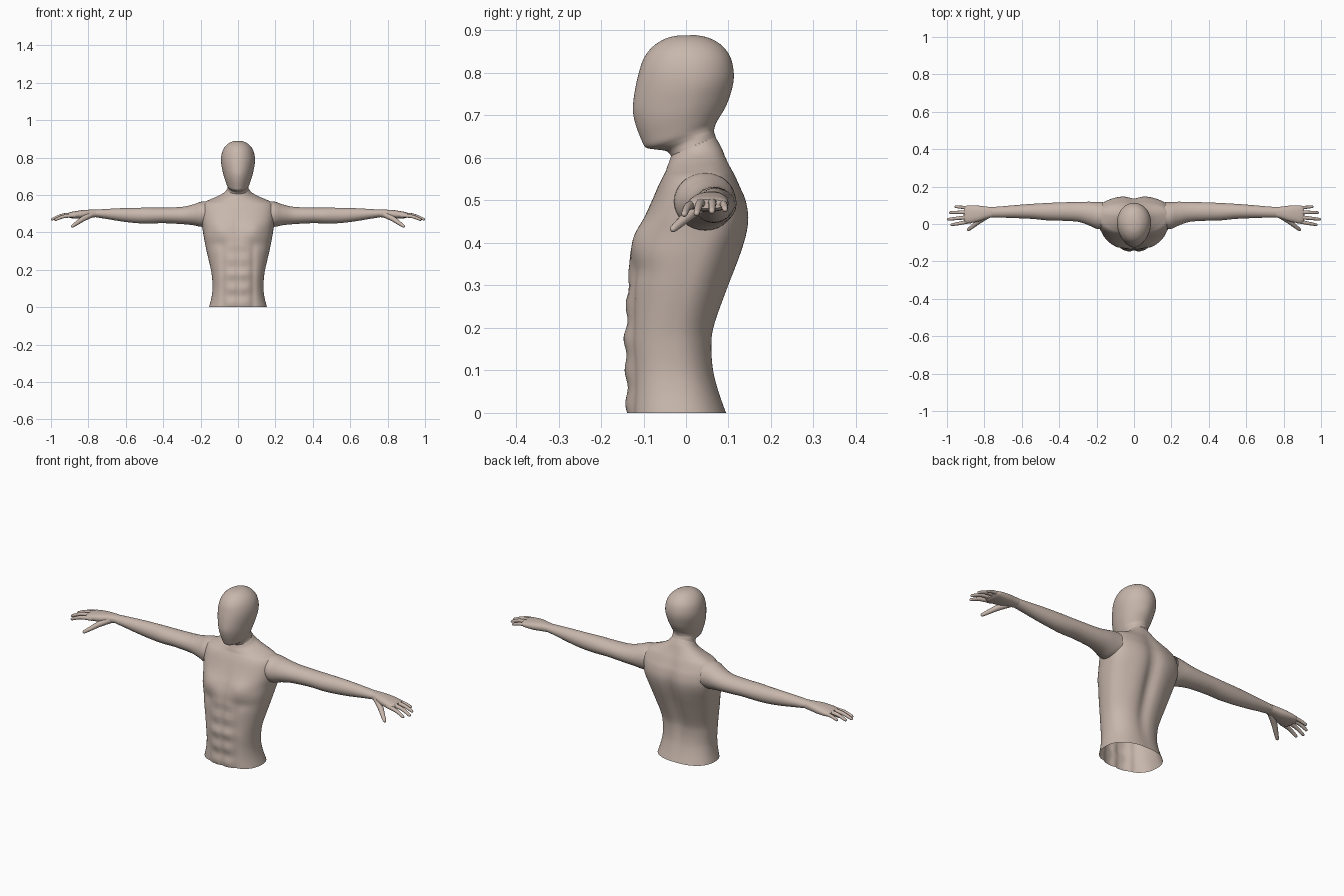
import bpy, bmesh, math
from mathutils import Vector

if "Cube" in bpy.data.objects:
    bpy.data.objects.remove(bpy.data.objects["Cube"])

skin = bpy.data.materials.new("skin beige")
skin.diffuse_color = (0.58, 0.475, 0.415, 1)
skin.use_nodes = True
skin.node_tree.nodes["Principled BSDF"].inputs["Base Color"].default_value = skin.diffuse_color


def smooth_rows(rows, steps):
    """Catmull-Rom interpolation between key sections."""
    out = []
    for i in range(len(rows) - 1):
        a, b, c, d = (rows[max(0, min(len(rows) - 1, i + k))] for k in (-1, 0, 1, 2))
        for s in range(steps):
            t = s / steps
            out.append([0.5 * (2 * q + (r - p) * t + (2 * p - 5 * q + 4 * r - u) * t * t
                               + (3 * q - p - 3 * r + u) * t ** 3)
                        for p, q, r, u in zip(a, b, c, d)])
    out.append(list(rows[-1]))
    return out


def loft(name, rings, cap_end=False, angle=60):
    bm = bmesh.new()
    vs = [[bm.verts.new(p) for p in ring] for ring in rings]
    n = len(vs[0])
    for r0, r1 in zip(vs, vs[1:]):
        for i in range(n):
            j = (i + 1) % n
            bm.faces.new((r0[i], r0[j], r1[j], r1[i]))
    if cap_end:
        mid = sum((v.co for v in vs[-1]), Vector()) / n
        tip = bm.verts.new(mid)
        for i in range(n):
            bm.faces.new((vs[-1][i], vs[-1][(i + 1) % n], tip))
    bmesh.ops.recalc_face_normals(bm, faces=bm.faces)
    # keep the open shells facing outward
    centre = sum((v.co for v in bm.verts), Vector()) / len(bm.verts)
    if sum(f.normal.dot(f.calc_center_median() - centre) * f.calc_area() for f in bm.faces) < 0:
        bmesh.ops.reverse_faces(bm, faces=bm.faces)
    me = bpy.data.meshes.new(name)
    bm.to_mesh(me)
    bm.free()
    me.materials.append(skin)
    ob = bpy.data.objects.new(name, me)
    bpy.context.collection.objects.link(ob)
    bpy.ops.object.select_all(action='DESELECT')
    ob.select_set(True)
    bpy.context.view_layer.objects.active = ob
    bpy.ops.object.shade_smooth_by_angle(angle=math.radians(angle))
    return ob


def spow(v, e):
    return math.copysign(abs(v) ** e, v)


def body_ring(yf, zf, yb, zb, w, side, n, count, shape=None):
    """Section through a front point, a back point and a half width at y = side."""
    pts = []
    for i in range(count):
        t = 2 * math.pi * i / count
        s, c = spow(math.sin(t), 2 / n), spow(math.cos(t), 2 / n)
        x = w * s
        y = side + c * ((yb - side) if c > 0 else (side - yf))
        z = zf + (zb - zf) * (y - yf) / (yb - yf)
        if shape:
            y += shape(x, z, c)
        pts.append(Vector((x, y, z)))
    return pts


def bump(v, mid, width):
    return math.exp(-((v - mid) / width) ** 2)


def muscles(x, z, c):
    """Chest, belly and spine relief; positive is toward the back."""
    ax = abs(x)
    if c < 0:
        belly = 1 / (1 + math.exp((z - 0.33) / 0.012))
        d = 0.006 * bump(ax, 0, 0.012) * (1 if z < 0.45 else bump(z, 0.45, 0.05))
        d += 0.0035 * belly * bump(ax, 0.03, 0.035) * math.cos(2 * math.pi * (z - 0.06) / 0.078)
        d += 0.006 * belly * bump(ax, 0.08, 0.015)
        d -= 0.012 * bump(ax, 0.09, 0.05) * bump(z, 0.415, 0.04)
        d += 0.006 * bump(ax, 0.1, 0.06) * bump(z, 0.335, 0.025)
        return d * min(1, -c * 2)
    fade = bump(z, 0.34, 0.2)
    return (0.004 * bump(ax, 0.075, 0.04) - 0.016 * bump(ax, 0, 0.028)) * fade * min(1, c * 2)


# torso: front y, front z, back y, back z, half width, side y, roundness
torso = [
    (-.140, 0, .095, 0, .155, -.02, 2.3),
    (-.141, .05, .078, .05, .142, -.025, 2.3),
    (-.142, .10, .066, .10, .136, -.03, 2.3),
    (-.145, .16, .062, .16, .139, -.03, 2.3),
    (-.142, .21, .069, .21, .147, -.025, 2.3),
    (-.138, .30, .100, .30, .168, 0, 2.3),
    (-.132, .37, .126, .37, .182, .02, 2.4),
    (-.116, .42, .141, .42, .190, .04, 2.5),
    (-.098, .46, .146, .46, .196, .045, 2.6),
    (-.080, .50, .140, .50, .198, .045, 2.6),
    (-.065, .535, .128, .53, .196, .045, 2.5),
    (-.055, .555, .115, .56, .184, .045, 2.3),
    (-.048, .568, .105, .58, .150, .045, 2.1),
    (-.044, .580, .096, .60, .110, .04, 2),
    (-.040, .590, .085, .625, .076, .03, 2),
    (-.035, .605, .070, .65, .058, .02, 2),
]
loft("torso", [body_ring(*r, 96, muscles) for r in smooth_rows(torso, 5)])

# head with neck stub and blank face
head = [
    (-.035, .605, .070, .650, .058, .02, 2),
    (-.046, .616, .066, .662, .056, .02, 2),
    (-.072, .620, .067, .670, .057, .01, 1.95),
    (-.095, .625, .071, .682, .061, .0, 1.9),
    (-.106, .645, .079, .696, .067, .0, 1.9),
    (-.119, .680, .092, .718, .076, .0, 1.9),
    (-.125, .715, .102, .742, .083, .005, 1.9),
    (-.120, .760, .111, .775, .090, .01, 1.95),
    (-.111, .800, .112, .805, .090, .01, 2),
    (-.099, .835, .104, .838, .082, .01, 2),
    (-.078, .862, .085, .864, .065, .005, 2),
    (-.048, .881, .055, .882, .040, .003, 2),
    (-.018, .888, .023, .889, .016, .002, 2),
]
loft("head", [body_ring(*r, 64) for r in smooth_rows(head, 4)], cap_end=True)


def limb(name, rows, side, steps, n=2, cap=False):
    """Sections along x: x, lowest y, highest y, lowest z, highest z."""
    rings = []
    for x, y0, y1, z0, z1 in smooth_rows(rows, steps):
        rings.append([Vector((side * x,
                              (y0 + y1) / 2 + (y1 - y0) / 2 * spow(math.cos(t), 2 / n),
                              (z0 + z1) / 2 + (z1 - z0) / 2 * spow(math.sin(t), 2 / n)))
                      for t in (2 * math.pi * i / 32 for i in range(32))])
    loft(name, rings, cap)


def finger(name, points, side, r0, r1):
    """Round tapering tube with a domed tip."""
    path = [Vector((side * p[0], p[1], p[2])) for p in smooth_rows(points, 4)]
    rings = []

    def ring(p, d, r):
        q = d.to_track_quat('Z', 'Y')
        rings.append([p + q @ Vector((r * math.cos(a), r * math.sin(a), 0))
                      for a in (2 * math.pi * i / 14 for i in range(14))])
    for i, p in enumerate(path):
        d = (path[min(i + 1, len(path) - 1)] - path[max(i - 1, 0)]).normalized()
        ring(p, d, r0 + (r1 - r0) * i / (len(path) - 1))
    for a in (30, 60, 80):
        a = math.radians(a)
        ring(path[-1] + d * r1 * math.sin(a), d, r1 * math.cos(a))
    loft(name, rings, True)


arm = [
    (.165, -.028, .118, .430, .566),
    (.200, -.026, .118, .430, .563),
    (.240, -.008, .119, .438, .549),
    (.300, .012, .118, .444, .536),
    (.400, .018, .115, .449, .532),
    (.470, .020, .112, .447, .532),
    (.540, .027, .108, .449, .531),
    (.620, .031, .102, .458, .529),
    (.700, .034, .095, .471, .525),
    (.762, .036, .090, .481, .521),
]
palm = [
    (.760, .036, .090, .481, .521),
    (.790, .028, .093, .478, .521),
    (.830, .014, .098, .474, .519),
    (.870, .006, .100, .474, .513),
    (.895, .005, .098, .476, .508),
    (.908, .015, .090, .481, .502),
]
fingers = {
    "index_finger": ([(.87, .016, .490), (.93, .004, .485), (.975, -.004, .468)], .0115, .007),
    "middle_finger": ([(.87, .038, .495), (.94, .031, .490), (.993, .025, .470)], .012, .007),
    "ring_finger": ([(.87, .062, .496), (.935, .062, .492), (.982, .061, .475)], .0115, .007),
    "little_finger": ([(.86, .085, .494), (.915, .089, .490), (.953, .092, .479)], .0105, .0065),
    "thumb": ([(.785, .045, .495), (.83, .014, .471), (.862, -.012, .449), (.885, -.030, .433)],
              .017, .008),
}
for label, side in (("left", 1), ("right", -1)):
    limb(label + "_arm", arm, side, 4)
    limb(label + "_palm", palm, side, 4, 2.4, True)
    for part, (pts, r0, r1) in fingers.items():
        finger(label + "_" + part, pts, side, r0, r1)
